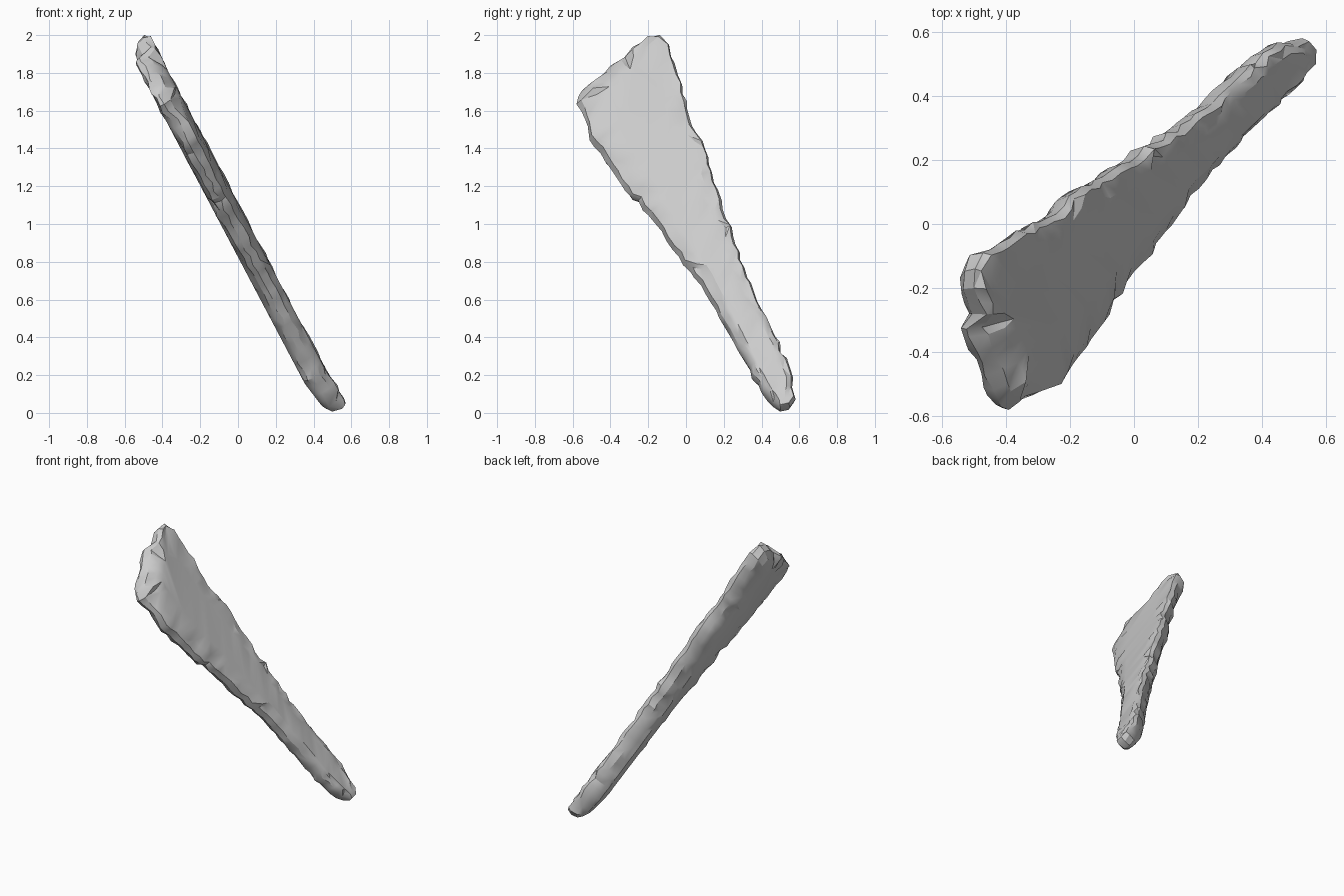
import bpy, bmesh, random
from mathutils import Vector

random.seed(4)
cube = bpy.data.objects.get("Cube")
if cube:
    bpy.data.objects.remove(cube, do_unlink=True)

stone = bpy.data.materials.new("grey stone")
stone.use_nodes = True
colour = (0.6, 0.6, 0.6, 1)
stone.diffuse_color = colour
stone.node_tree.nodes["Principled BSDF"].inputs["Base Color"].default_value = colour

# Blade outline as (y, z)
outline = [Vector(p) for p in [
    (-.14, 1.98), (-.2, 1.97), (-.4, 1.85), (-.55, 1.72), (-.58, 1.65), (-.52, 1.52),
    (-.51, 1.45), (-.43, 1.34), (-.35, 1.22), (-.2, 1.05), (-.07, .87), (.08, .68),
    (.2, .47), (.31, .28), (.4, .11), (.5, 0), (.55, .01), (.58, .05), (.55, .22),
    (.47, .39), (.4, .53), (.31, .75), (.25, .92), (.17, 1.16), (.1, 1.38),
    (.02, 1.54), (-.02, 1.72), (-.09, 1.93)]]
AXIS_LOW, AXIS_HIGH = Vector((.48, .1)), Vector((-.27, 1.7))
NORMAL = Vector((.884, 0, .467))
HALF_THICK = .066


def resample(points, step):
    """Split long outline edges and roughen the new points."""
    result = []
    for a, b in zip(points, points[1:] + points[:1]):
        count = max(1, round((b - a).length / step))
        for i in range(count):
            p = a.lerp(b, i / count)
            if i:
                p += Vector((random.uniform(-.009, .009), random.uniform(-.009, .009)))
            result.append(p)
    return result


def axis_point(p):
    """Nearest point on the blade's centre line."""
    d = AXIS_HIGH - AXIS_LOW
    t = (p - AXIS_LOW).dot(d) / d.length_squared
    return AXIS_LOW + d * min(1, max(0, t))


def place(p, height):
    """Lay an outline point on the leaning plane, raised along its normal."""
    return Vector((.51 - .528 * p.y, p.x, p.y)) + NORMAL * height


def edge_shape(p):
    """Ridge lift, front bevel width and back bevel width for each edge."""
    if p.y > 1.9:
        return .6, 1, 1          # upper tip
    if p.y > 1.6 and p.x < -.2:
        return -.5, 1.8, .7      # slanting butt end
    if p.x > axis_point(p).x:
        return .6, 1, 1.5        # rear edge
    return -.15, 1, 1            # fore edge


# Chipped rings from one broad face round the edge to the other:
# inset, share of the way to the centre line, height
rings = [(.3, .55, 1), (.055, .35, .85), (.015, .1, .55), (0, 0, 0),
         (.015, .1, -.55), (.055, .35, -.85), (.3, .55, -1)]
edge = resample(outline, .05)
bm = bmesh.new()
loops = []
for inset, share, height in rings:
    loop = []
    for p in edge:
        gap = axis_point(p) - p
        lift, front, back = edge_shape(p)
        on_face = abs(height) == 1
        width = inset
        h = height + lift * (1 - height ** 2)
        if not on_face:
            width *= random.uniform(.6, 1.3) * (front if height > 0 else back)
            h += random.uniform(-.13, .13)
        q = p + gap.normalized() * min(width, gap.length * share)
        # The foot keeps its front face and thins away behind
        if h < 0:
            h *= min(1, .45 + 3 * q.y)
        elif p.y < .15:
            h *= 1.15
        loop.append(bm.verts.new(place(q, HALF_THICK * h)))
    loops.append(loop)

# Triangular chips round the edge
n = len(edge)
for a, b in zip(loops, loops[1:]):
    for i in range(n):
        j = (i + 1) % n
        if random.random() < .5:
            bm.faces.new((a[i], a[j], b[j]))
            bm.faces.new((a[i], b[j], b[i]))
        else:
            bm.faces.new((a[i], a[j], b[i]))
            bm.faces.new((a[j], b[j], b[i]))

# Broad faces
caps = [bm.faces.new(loops[0]), bm.faces.new(loops[-1])]
bmesh.ops.triangulate(bm, faces=caps)
bmesh.ops.recalc_face_normals(bm, faces=bm.faces[:])

mesh = bpy.data.meshes.new("stone_blade")
bm.to_mesh(mesh)
bm.free()
mesh.materials.append(stone)
blade = bpy.data.objects.new("stone_blade", mesh)
bpy.context.collection.objects.link(blade)
bpy.ops.object.select_all(action='DESELECT')
blade.select_set(True)
bpy.context.view_layer.objects.active = blade
bpy.ops.object.shade_smooth_by_angle(angle=.5)
